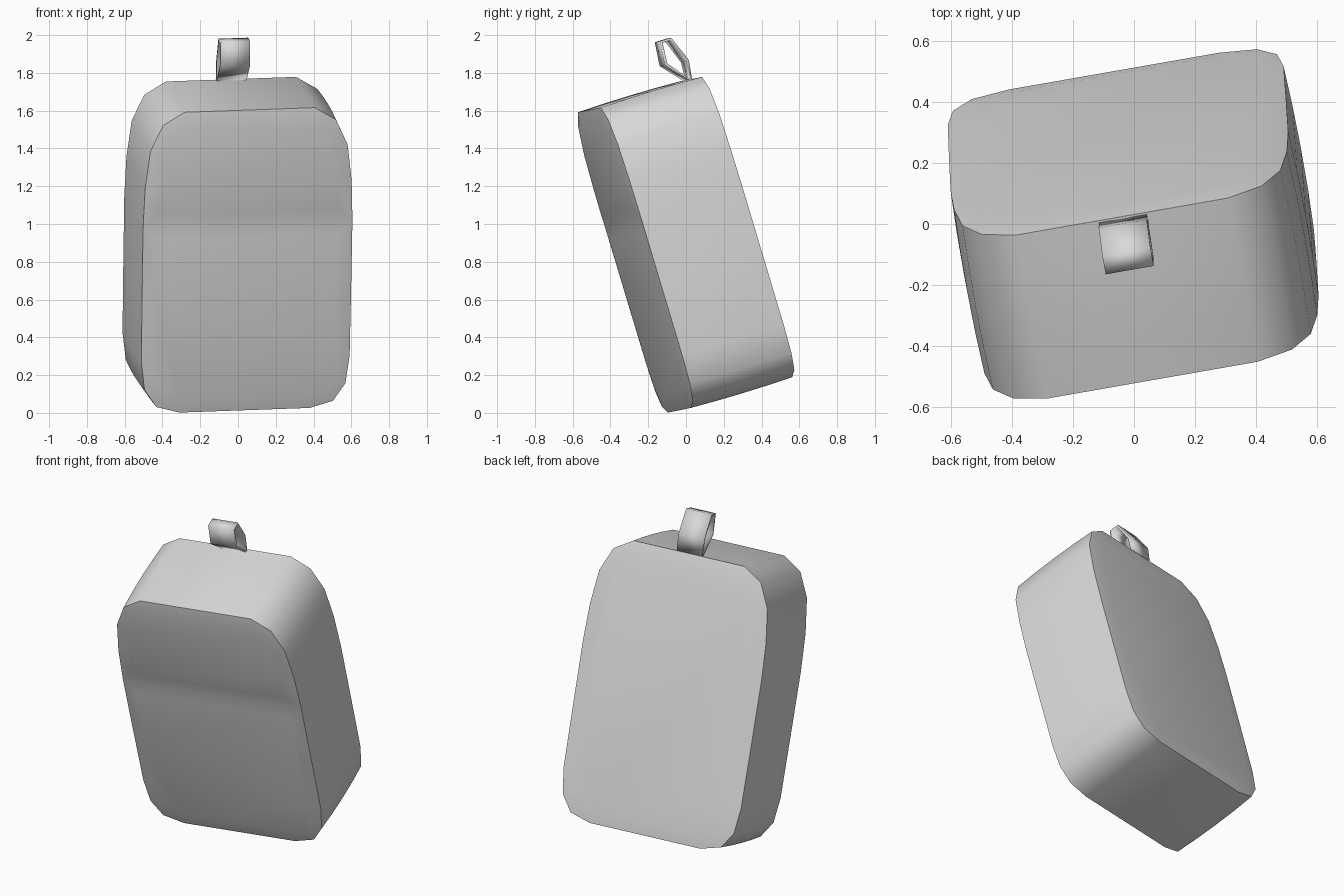
import bpy, bmesh
from mathutils import Matrix, Vector

if "Cube" in bpy.data.objects:
    bpy.data.objects.remove(bpy.data.objects["Cube"])

# Tilted frame of the bag: width (u), depth (d, towards the back), height (h)
u = Vector((0.984, 0.172, 0.035)).normalized()
h = Vector((0.018, -0.287, 0.957))
h = (h - u * h.dot(u)).normalized()
d = h.cross(u)
frame = Matrix((u, d, h)).transposed().to_4x4()
frame.translation = (0.035, -0.035, 0.014)
DEPTH, HEIGHT = 0.57, 1.66

grey = bpy.data.materials.new("light grey fabric")
grey.diffuse_color = (0.7, 0.7, 0.7, 1)
grey.use_nodes = True
grey.node_tree.nodes["Principled BSDF"].inputs["Base Color"].default_value = grey.diffuse_color


def finish(bm, name, angle):
    bmesh.ops.recalc_face_normals(bm, faces=bm.faces[:])
    me = bpy.data.meshes.new(name)
    bm.to_mesh(me)
    bm.free()
    me.materials.append(grey)
    ob = bpy.data.objects.new(name, me)
    bpy.context.collection.objects.link(ob)
    ob.matrix_world = frame
    bpy.ops.object.select_all(action='DESELECT')
    ob.select_set(True)
    bpy.context.view_layer.objects.active = ob
    bpy.ops.object.shade_smooth_by_angle(angle=angle)
    return ob


# Bag body: rounded outline lofted from front to back
half = [(0.35, 0), (0.475, 0.035), (0.54, 0.13), (0.56, 0.28), (0.562, 0.65),
        (0.563, 1.03), (0.555, 1.25), (0.53, 1.45), (0.465, 1.59), (0.35, HEIGHT)]
outline = half + [(-x, z) for x, z in reversed(half)]
bm = bmesh.new()
rings = []
for y, swell in ((0, 1), (0.14, 1.009), (0.285, 1.012), (0.43, 1.009), (DEPTH, 1)):
    rings.append([bm.verts.new((x * swell, y, (z - 0.83) * (1 + (swell - 1) * 0.5) + 0.83))
                  for x, z in outline])
n = len(outline)
for a, b in zip(rings, rings[1:]):
    for i in range(n):
        j = (i + 1) % n
        bm.faces.new((a[i], a[j], b[j], b[i]))

# Front is split into a lower pocket and an upper panel at the seam
f, k = rings[0], 5
lower = bm.faces.new(f[:k + 1] + f[n - k - 1:])
upper = bm.faces.new(f[k:n - k])
back = bm.faces.new(rings[-1][::-1])
bmesh.ops.recalc_face_normals(bm, faces=bm.faces[:])
for face, puff in ((lower, 0.012), (upper, 0.014), (back, 0.01)):
    bmesh.ops.inset_region(bm, faces=[face], thickness=0.07, depth=puff, use_even_offset=True)
finish(bm, "bag_body", 0.7)

# Grab loop: folded strap at the top back edge
loop = [(-0.012, -0.01), (-0.002, 0.1), (-0.055, 0.235), (-0.108, 0.235), (-0.118, 0.115)]
bm = bmesh.new()
left, right = ([bm.verts.new((x, DEPTH + y, HEIGHT + z)) for y, z in loop] for x in (-0.08, 0.08))
for i in range(len(loop)):
    j = (i + 1) % len(loop)
    bm.faces.new((left[i], left[j], right[j], right[i]))
strap = finish(bm, "grab_loop", 0.9)
sol = strap.modifiers.new("thickness", 'SOLIDIFY')
sol.thickness = 0.016
sol.offset = 0
